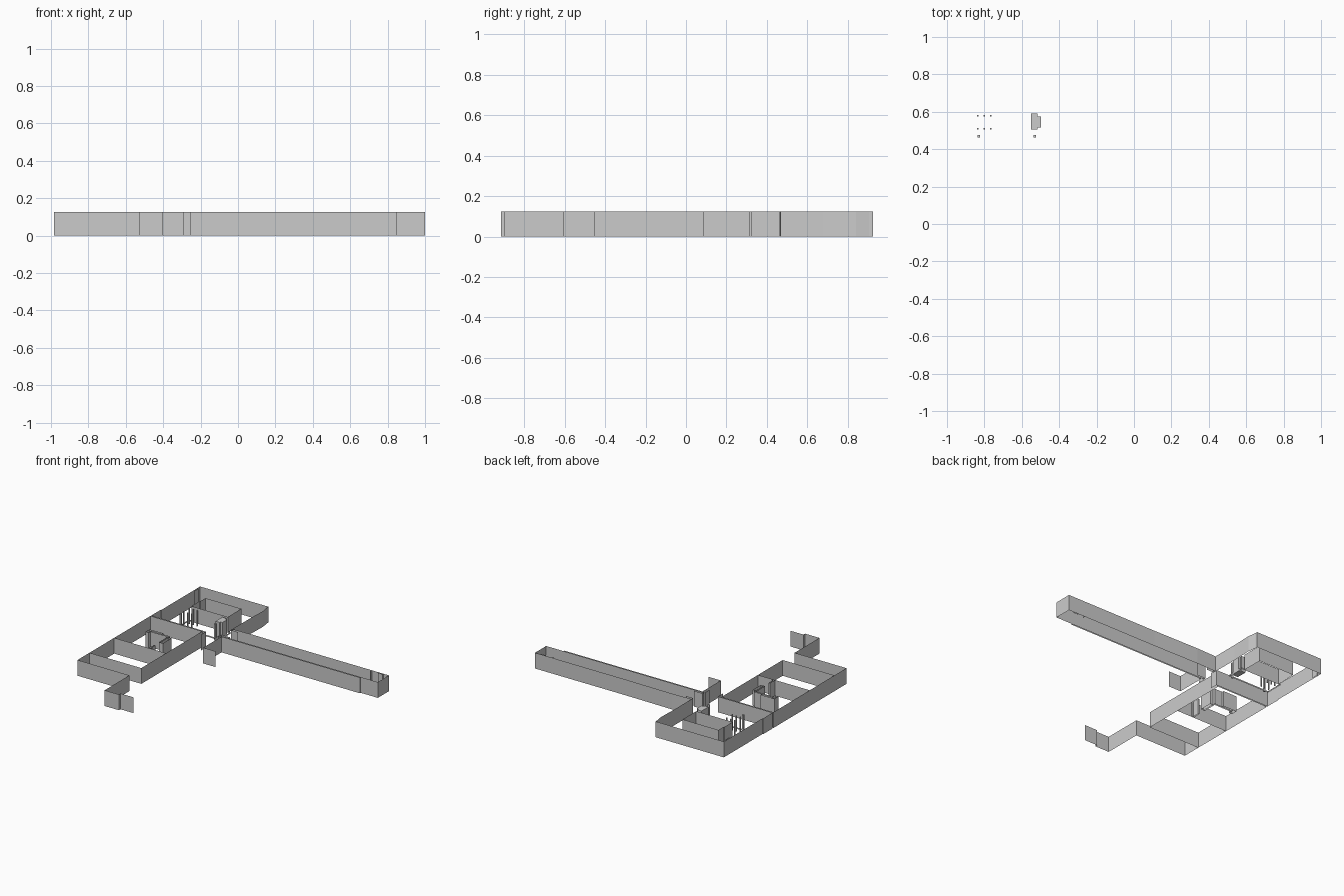
import bpy
import bmesh

cube = bpy.data.objects.get("Cube")
if cube:
    bpy.data.objects.remove(cube, do_unlink=True)

HEIGHT = 0.125

plaster = bpy.data.materials.new("plain grey plaster")
plaster.use_nodes = True
GREY = (0.6, 0.6, 0.6, 1.0)
plaster.diffuse_color = GREY
plaster.node_tree.nodes["Principled BSDF"].inputs["Base Color"].default_value = GREY


def finish(name, bm):
    mesh = bpy.data.meshes.new(name)
    bm.to_mesh(mesh)
    bm.free()
    mesh.materials.append(plaster)
    obj = bpy.data.objects.new(name, mesh)
    bpy.context.collection.objects.link(obj)
    return obj


def wall(name, path, height=HEIGHT, closed=False):
    """Raise a thin wall sheet along a floor path."""
    bm = bmesh.new()
    verts = [bm.verts.new((x, y, 0)) for x, y in path]
    edges = [bm.edges.new(pair) for pair in zip(verts, verts[1:])]
    if closed:
        edges.append(bm.edges.new((verts[-1], verts[0])))
    raised = bmesh.ops.extrude_edge_only(bm, edges=edges)["geom"]
    tops = [g for g in raised if isinstance(g, bmesh.types.BMVert)]
    bmesh.ops.translate(bm, verts=tops, vec=(0, 0, height))
    return finish(name, bm)


def block(name, x0, x1, y0, y1, height=HEIGHT):
    """Solid box standing on the floor."""
    bm = bmesh.new()
    bmesh.ops.create_cube(bm, size=1)
    for v in bm.verts:
        v.co.x = x1 if v.co.x > 0 else x0
        v.co.y = y1 if v.co.y > 0 else y0
        v.co.z = height if v.co.z > 0 else 0
    return finish(name, bm)


# Back hall: outer walls, open at the doorway in its front corner
wall("back_hall_walls", [(-0.505, 0.26), (-0.505, 0.32), (-0.985, 0.32),
                         (-0.985, 0.44), (-0.98, 0.44), (-0.98, 0.925),
                         (-0.38, 0.925), (-0.38, 0.905), (-0.37, 0.84),
                         (-0.375, 0.68), (-0.375, 0.465)])
wall("back_hall_pilaster", [(-0.98, 0.89), (-0.97, 0.89), (-0.97, 0.84)])

# Long side corridor, open toward the hall
wall("corridor_walls", [(-0.31, 0.445), (-0.375, 0.445), (-0.375, 0.465),
                        (-0.2, 0.47), (0.2, 0.465), (0.6, 0.465), (1, 0.465),
                        (1, 0.325), (-0.385, 0.325), (-0.385, 0.34), (-0.31, 0.34)])
wall("corridor_outer_skin", [(-0.365, 0.315), (0.85, 0.315), (0.85, 0.325)])
wall("corridor_end_jamb", [(0.85, 0.465), (0.85, 0.445)])
wall("corridor_end_niche", [(0.91, 0.465), (0.91, 0.455), (0.95, 0.455), (0.95, 0.465)])
wall("side_lobby_wall", [(-0.365, 0.315), (-0.365, 0.085), (-0.255, 0.085)])
wall("doorway_jamb", [(-0.39, 0.32), (-0.39, 0.26)])

# Enclosed core of the back hall
wall("core_walls", [(-0.84, 0.615), (-0.84, 0.72), (-0.835, 0.72), (-0.835, 0.785),
                    (-0.52, 0.785), (-0.52, 0.615)], closed=True)

# Colonnade in front of the core
wall("colonnade_curb", [(-0.86, 0.615), (-0.86, 0.475), (-0.495, 0.475),
                        (-0.495, 0.615)], height=0.012, closed=True)
for row, y in enumerate((0.51, 0.58)):
    for col in range(3):
        x = -0.835 + col * 0.035
        block(f"column_{row}_{col}", x - 0.004, x + 0.004, y - 0.004, y + 0.004)
for side, x in (("right", -0.83), ("left", -0.53)):
    block(f"colonnade_post_{side}", x - 0.007, x + 0.007, 0.463, 0.475)
block("service_shaft", -0.55, -0.515, 0.505, 0.59)
block("service_shaft_bay", -0.515, -0.497, 0.515, 0.575)

# Front wing: outer walls and cross walls
wall("front_wing_walls", [(-0.53, -0.455), (-0.53, 0.31), (-0.985, 0.31),
                          (-0.985, -0.605), (-0.53, -0.605), (-0.53, -0.915),
                          (-0.405, -0.915), (-0.405, -0.895), (-0.29, -0.895)])
for name, y in (("middle", -0.145), ("passage", -0.455)):
    wall(f"{name}_cross_wall", [(-0.985, y), (-0.53, y)])

# Partition inside the front wing
wall("partition", [(-0.74, 0.105), (-0.74, 0.12), (-0.86, 0.12), (-0.86, 0.07),
                   (-0.835, 0.07), (-0.835, 0.105), (-0.67, 0.105), (-0.67, 0.085),
                   (-0.645, 0.085), (-0.645, -0.02), (-0.68, -0.02),
                   (-0.68, 0.093), (-0.835, 0.093)])
wall("partition_inner_skin", [(-0.67, 0.085), (-0.67, -0.02)])
wall("partition_return", [(-0.68, -0.145), (-0.68, -0.08), (-0.67, -0.08),
                          (-0.67, -0.135), (-0.66, -0.135), (-0.66, -0.145)])
